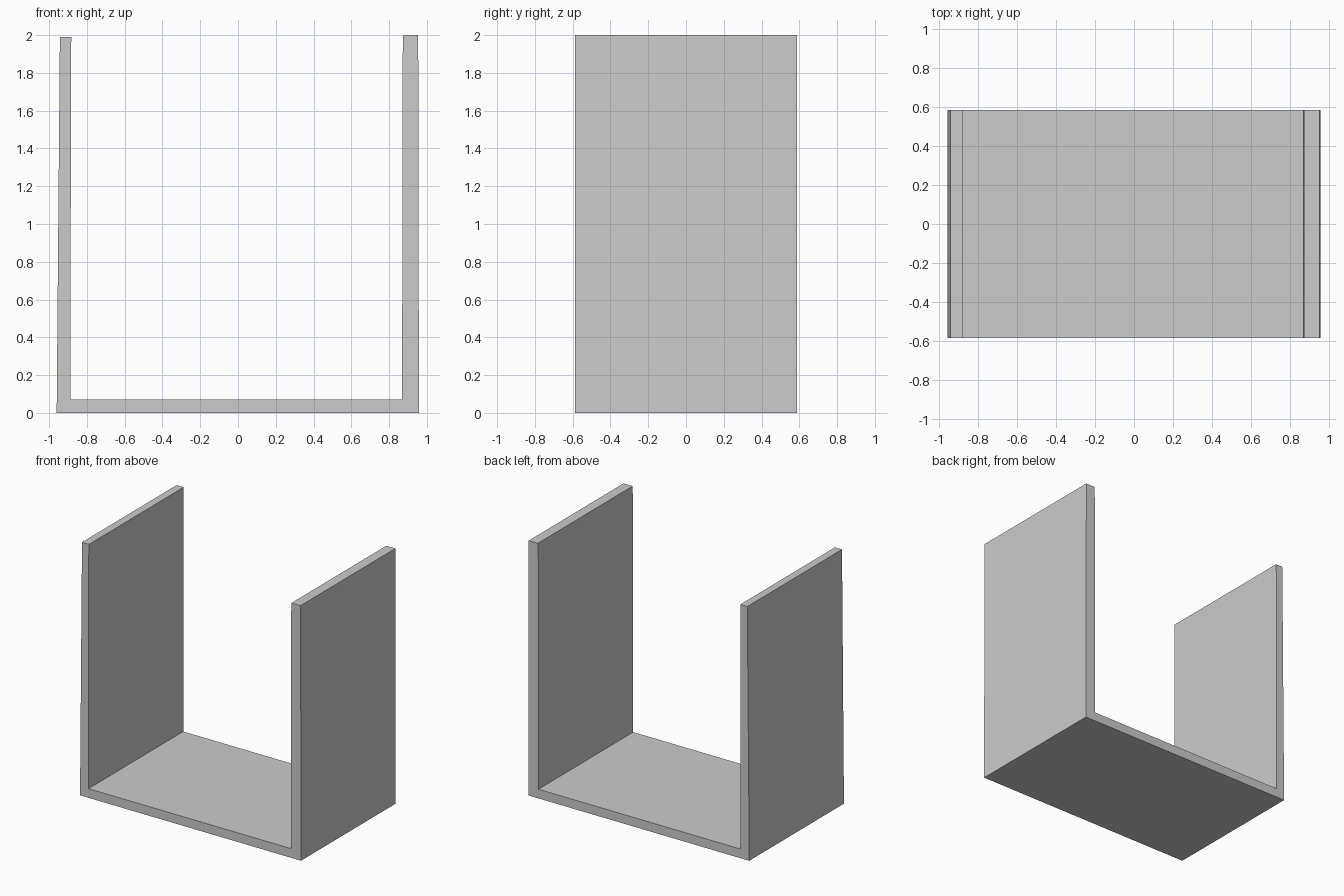
import bpy, bmesh

if "Cube" in bpy.data.objects:
    bpy.data.objects.remove(bpy.data.objects["Cube"])

HALF_DEPTH = 0.587

# Cross-section of the channel (x, z): floor with two slightly tapered walls
PROFILE = [
    (-0.96, 0.0), (0.958, 0.0),                  # underside
    (0.954, 2.0), (0.875, 2.0),                  # right wall top
    (0.871, 1.87), (0.869, 0.072),               # right wall inner face
    (-0.886, 0.072), (-0.885, 1.89),             # floor and left inner face
    (-0.882, 1.99), (-0.943, 1.99),              # left wall top
]


def extrude_profile(name, points, half_depth):
    """Extrude an x-z outline symmetrically along y."""
    bm = bmesh.new()
    face = bm.faces.new([bm.verts.new((x, -half_depth, z)) for x, z in points])
    result = bmesh.ops.extrude_face_region(bm, geom=[face], use_keep_orig=True)
    moved = [v for v in result["geom"] if isinstance(v, bmesh.types.BMVert)]
    bmesh.ops.translate(bm, verts=moved, vec=(0, 2 * half_depth, 0))
    bmesh.ops.recalc_face_normals(bm, faces=bm.faces)
    mesh = bpy.data.meshes.new(name)
    bm.to_mesh(mesh)
    bm.free()
    obj = bpy.data.objects.new(name, mesh)
    bpy.context.collection.objects.link(obj)
    return obj


# One-piece U-shaped channel
extrude_profile("u_channel", PROFILE, HALF_DEPTH)
